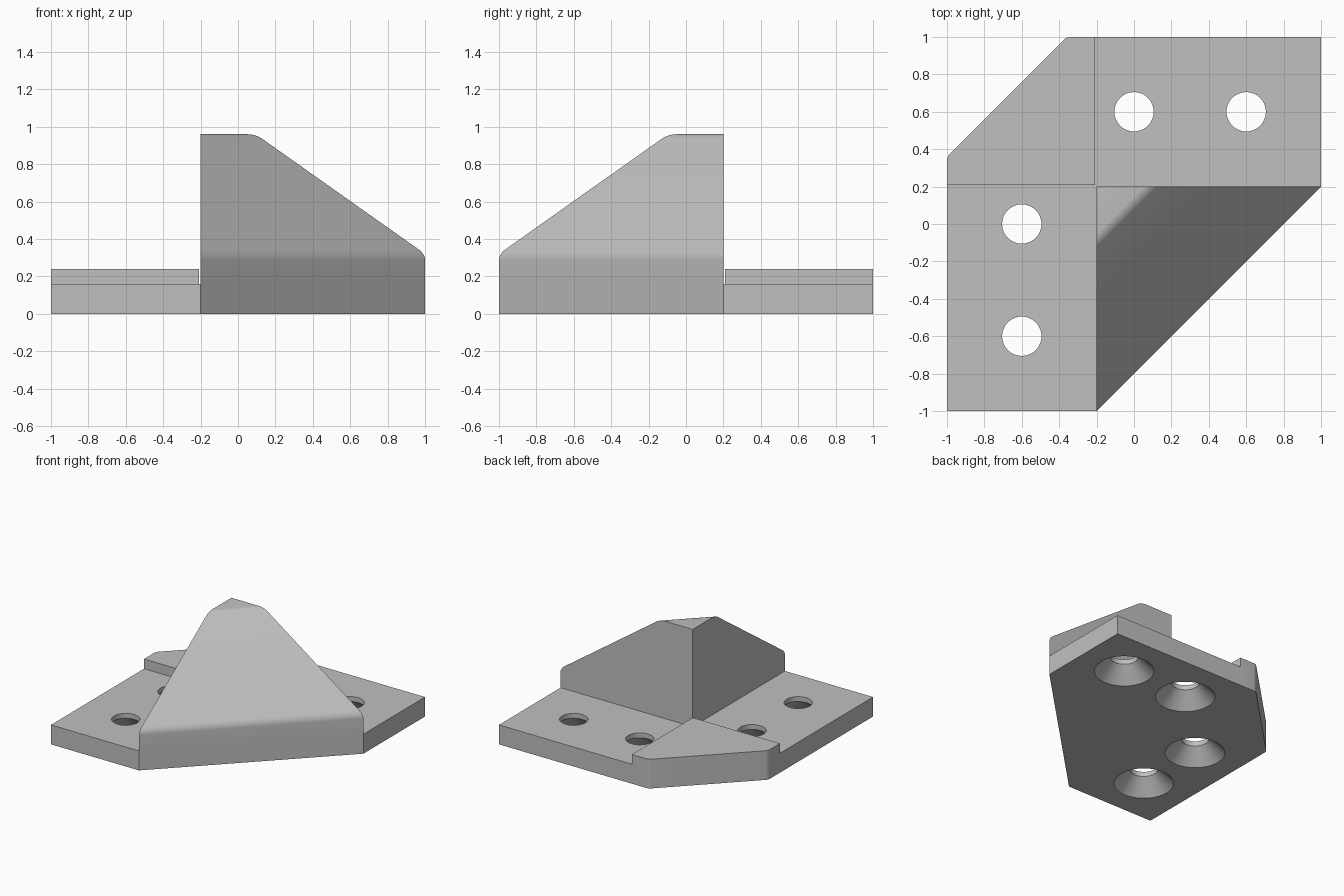
import bpy, bmesh, math
from mathutils import Vector

if "Cube" in bpy.data.objects:
    bpy.data.objects.remove(bpy.data.objects["Cube"])

grey = bpy.data.materials.new("light grey")
grey.diffuse_color = (0.53, 0.53, 0.53, 1)
grey.use_nodes = True
grey.node_tree.nodes["Principled BSDF"].inputs["Base Color"].default_value = grey.diffuse_color


def make(name, bm):
    bmesh.ops.recalc_face_normals(bm, faces=bm.faces)
    mesh = bpy.data.meshes.new(name)
    bm.to_mesh(mesh)
    bm.free()
    mesh.materials.append(grey)
    ob = bpy.data.objects.new(name, mesh)
    bpy.context.collection.objects.link(ob)
    return ob


def prism(outline, height):
    bm = bmesh.new()
    face = bm.faces.new([bm.verts.new((x, y, 0)) for x, y in outline])
    top = bmesh.ops.extrude_face_region(bm, geom=[face])["geom"]
    bmesh.ops.translate(bm, vec=(0, 0, height),
                        verts=[v for v in top if isinstance(v, bmesh.types.BMVert)])
    return bm


def round_edges(bm, test, offset):
    edges = [e for e in bm.edges if test(*[v.co for v in e.verts])]
    bmesh.ops.bevel(bm, geom=edges, offset=offset, segments=5, profile=0.5,
                    affect='EDGES', clamp_overlap=True)


def cut_corner(a, b):
    # Vertical edges either side of the clipped back left corner
    return (a.xy - b.xy).length < 1e-4 and abs(a.y - a.x - 1.36) < 1e-4


# Mounting plate with a clipped corner
bm = prism([(-1, -1), (-0.2, -1), (1, 0.2), (1, 1), (-0.36, 1), (-1, 0.36)], 0.16)
round_edges(bm, cut_corner, 0.02)
bracket = make("bracket", bm)

# Raised pad in the clipped corner
bm = prism([(-1, 0.208), (-0.208, 0.208), (-0.208, 1), (-0.36, 1), (-1, 0.36)], 0.24)
round_edges(bm, cut_corner, 0.02)
pad = make("corner_pad", bm)

# Triangular block: upright base, slope at 45 degrees, small flat top
bm = prism([(-0.2, -1), (1, 0.2), (-0.2, 0.2)], 0.32)
top = next(f for f in bm.faces if all(v.co.z > 0.3 for v in f.verts))
new = bmesh.ops.extrude_face_region(bm, geom=[top])["geom"]
bmesh.ops.delete(bm, geom=[top], context='FACES_ONLY')
corner = Vector((-0.2, 0.2, 0.96))
for v in new:
    if isinstance(v, bmesh.types.BMVert):
        v.co.z = 0.96
        v.co = corner + (v.co - corner) * (0.295 / 1.2)
bmesh.ops.dissolve_limit(bm, angle_limit=0.01, verts=bm.verts, edges=bm.edges)
round_edges(bm, lambda a, b: a.z > 0.3 and abs(a.z - b.z) < 1e-4
            and abs((a.x - b.x) - (a.y - b.y)) < 1e-4, 0.03)
block = make("sloped_block", bm)

# Countersunk screw holes, wide at the underside
cutters = []
for x, y in [(-0.6, -0.6), (-0.6, 0), (0, 0.6), (0.6, 0.6)]:
    bm = bmesh.new()
    rings = [[bm.verts.new((x + r * math.cos(a * math.tau / 48),
                            y + r * math.sin(a * math.tau / 48), z)) for a in range(48)]
             for r, z in [(0.235, -0.01), (0.105, 0.12), (0.105, 0.3)]]
    for lo, hi in zip(rings, rings[1:]):
        for i in range(48):
            j = (i + 1) % 48
            bm.faces.new((lo[i], lo[j], hi[j], hi[i]))
    bm.faces.new(rings[0])
    bm.faces.new(rings[-1])
    cutters.append(make("screw_hole_cutter", bm))

# Join the solids, then cut the holes
for tool, op in [(pad, 'UNION'), (block, 'UNION')] + [(c, 'DIFFERENCE') for c in cutters]:
    mod = bracket.modifiers.new(tool.name, 'BOOLEAN')
    mod.operation, mod.solver, mod.object = op, 'EXACT', tool
    bpy.context.view_layer.objects.active = bracket
    bpy.ops.object.modifier_apply(modifier=mod.name)
    bpy.data.objects.remove(tool)

# Clean up flat areas and shade the rounded ones
bm = bmesh.new()
bm.from_mesh(bracket.data)
bmesh.ops.remove_doubles(bm, verts=bm.verts, dist=1e-5)
bmesh.ops.dissolve_limit(bm, angle_limit=0.005, verts=bm.verts, edges=bm.edges)
bm.to_mesh(bracket.data)
bm.free()
bracket.select_set(True)
bpy.ops.object.shade_smooth_by_angle(angle=math.radians(30))
